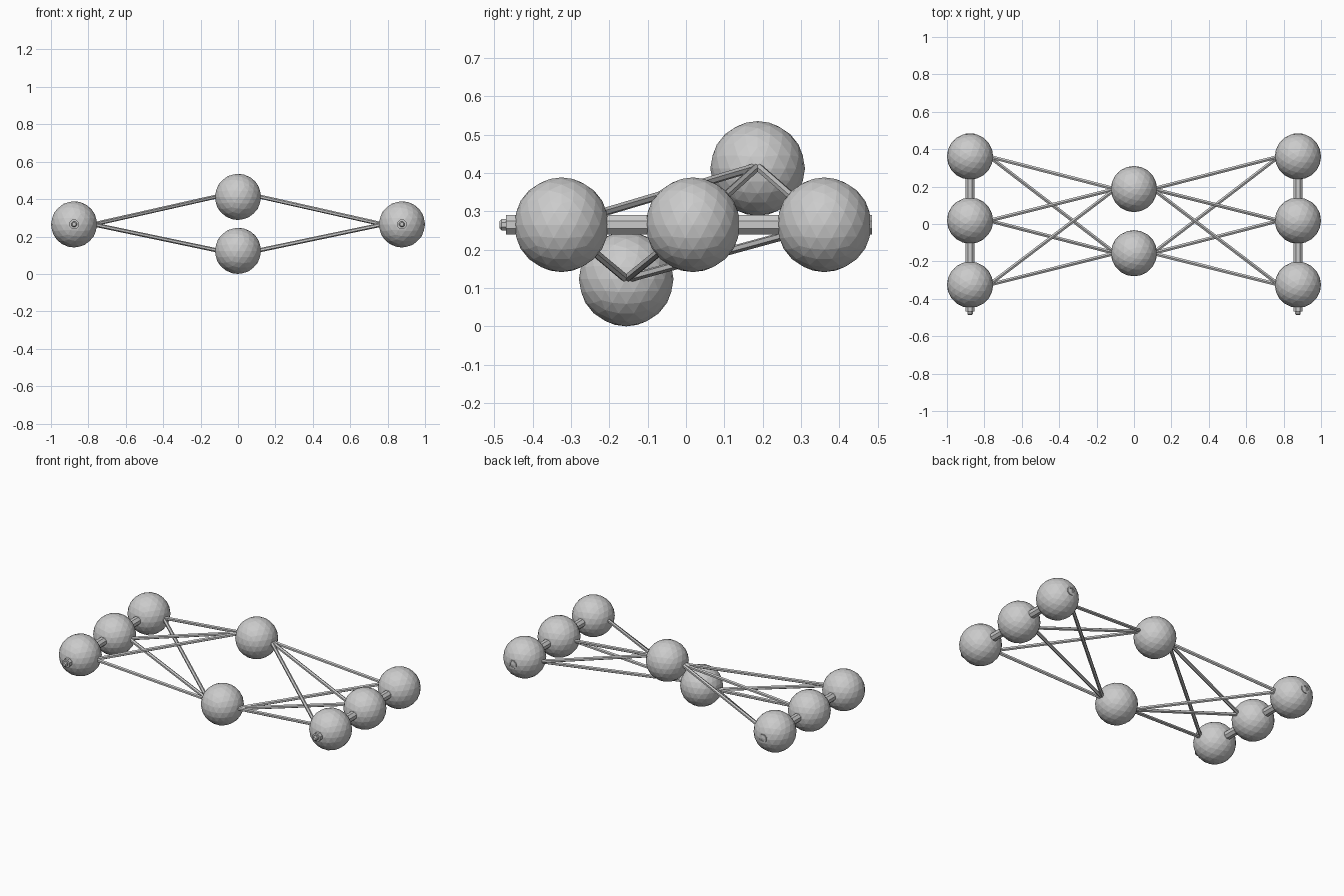
import bpy, bmesh, math
from mathutils import Vector

if "Cube" in bpy.data.objects:
    bpy.data.objects.remove(bpy.data.objects["Cube"])

R = 0.1235
SIDE_X, SIDE_Z = 0.8765, 0.265
SIDE_Y = (-0.325, 0.018, 0.361)
MIDDLE = (("upper", 0.187, 0.412), ("lower", -0.156, 0.1235))


def ball(name, pos):
    bpy.ops.mesh.primitive_ico_sphere_add(subdivisions=3, radius=R, location=pos)
    bpy.context.object.name = name


def strut(name, a, b, radius=0.011):
    a, b = Vector(a), Vector(b)
    d = b - a
    bpy.ops.mesh.primitive_cylinder_add(vertices=6, radius=radius, depth=d.length,
                                        location=(a + b) / 2)
    o = bpy.context.object
    o.name = name
    o.rotation_euler = d.to_track_quat('Z', 'Y').to_euler()


def axle(name, x):
    # lathed along y: rounded front peg, collar, tube, socket at the back
    profile = [(0.010, -0.487), (0.016, -0.481), (0.016, -0.469), (0.027, -0.469),
               (0.027, 0.485), (0.018, 0.485), (0.018, 0.435)]
    n = 8
    bm = bmesh.new()
    rings = []
    for r, y in profile:
        rings.append([bm.verts.new((r * math.cos(math.tau * (i + .5) / n), y,
                                    r * math.sin(math.tau * (i + .5) / n)))
                      for i in range(n)])
    for p, q in zip(rings, rings[1:]):
        for i in range(n):
            j = (i + 1) % n
            bm.faces.new((p[i], p[j], q[j], q[i]))
    bm.faces.new(rings[0])
    bm.faces.new(rings[-1])
    bmesh.ops.recalc_face_normals(bm, faces=bm.faces)
    mesh = bpy.data.meshes.new(name)
    bm.to_mesh(mesh)
    bm.free()
    o = bpy.data.objects.new(name, mesh)
    o.location = (x, 0, SIDE_Z)
    bpy.context.collection.objects.link(o)


# two middle balls
for label, y, z in MIDDLE:
    ball(label + "_middle_ball", (0, y, z))

# rows of side balls on axles, each ball braced to both middle balls
for side, s in (("left", -1), ("right", 1)):
    axle(side + "_axle", s * SIDE_X)
    for i, y in enumerate(SIDE_Y):
        ball(f"{side}_ball_{i + 1}", (s * SIDE_X, y, SIDE_Z))
        for label, my, mz in MIDDLE:
            strut(f"{side}_{label}_strut_{i + 1}",
                  (s * 0.10, my, mz + (0.005 if label == "upper" else 0)),
                  (s * 0.775, y, SIDE_Z))
